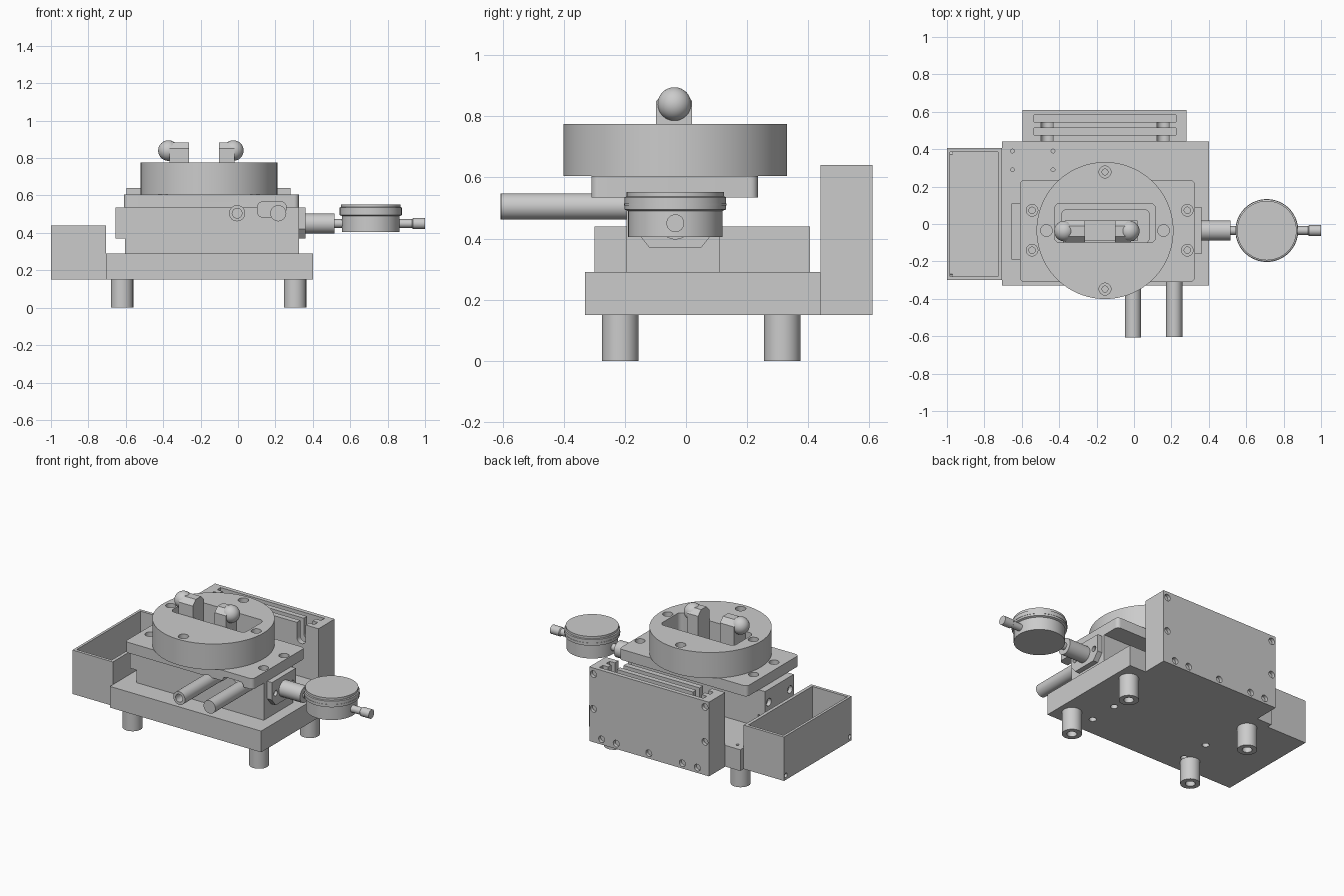
import bpy, bmesh
from math import sin, cos, pi, radians

if "Cube" in bpy.data.objects:
    bpy.data.objects.remove(bpy.data.objects["Cube"])

# (u, v, height along axis) -> xyz, cyclic so handedness is kept
MAP = {'X': lambda u, v, h: (h, u, v),
       'Y': lambda u, v, h: (v, h, u),
       'Z': lambda u, v, h: (u, v, h)}


def rings_to_object(name, rings):
    bm = bmesh.new()
    rows = [[bm.verts.new(p) for p in ring] for ring in rings]
    n = len(rows[0])
    for a, b in zip(rows, rows[1:]):
        for i in range(n):
            j = (i + 1) % n
            bm.faces.new((a[i], a[j], b[j], b[i]))
    bm.faces.new(rows[0][::-1])
    bm.faces.new(rows[-1])
    bmesh.ops.recalc_face_normals(bm, faces=bm.faces)
    mesh = bpy.data.meshes.new(name)
    bm.to_mesh(mesh)
    bm.free()
    ob = bpy.data.objects.new(name, mesh)
    bpy.context.collection.objects.link(ob)
    return ob


def prism(name, pts, a, b, axis='Z'):
    return rings_to_object(name, [[MAP[axis](u, v, h) for u, v in pts] for h in (a, b)])


def box(name, x0, x1, y0, y1, z0, z1):
    return prism(name, [(x0, y0), (x1, y0), (x1, y1), (x0, y1)], z0, z1)


def lathe(name, c, profile, axis='Z', n=48):
    """Profile is (radius, height) pairs around 2D centre c."""
    return rings_to_object(name, [[MAP[axis](c[0] + r * cos(2 * pi * i / n), c[1] + r * sin(2 * pi * i / n), h)
                                   for i in range(n)] for r, h in profile])


def cyl(name, c, r, a, b, axis='Z', n=48):
    return lathe(name, c, [(r, a), (r, b)], axis, n)


def rounded(u0, u1, v0, v1, r, k=6):
    pts = []
    for q, (u, v) in enumerate([(u1 - r, v1 - r), (u0 + r, v1 - r), (u0 + r, v0 + r), (u1 - r, v0 + r)]):
        for i in range(k + 1):
            t = pi / 2 * (q + i / k)
            pts.append((u + r * cos(t), v + r * sin(t)))
    return pts


def cut(ob, cutters):
    for c in cutters:
        m = ob.modifiers.new('cut', 'BOOLEAN')
        m.operation, m.solver, m.object = 'DIFFERENCE', 'EXACT', c
    dg = bpy.context.evaluated_depsgraph_get()
    mesh = bpy.data.meshes.new_from_object(ob.evaluated_get(dg))
    ob.modifiers.clear()
    ob.data = mesh
    for c in cutters:
        bpy.data.objects.remove(c)
    return ob


def hole(c, r, a, b, axis='Z'):
    return cyl('cutter', c, r, a, b, axis, 24)


# Base plate with tapped holes above and fixing holes below
base = box('base_plate', -0.705, 0.40, -0.33, 0.44, 0.15, 0.29)
cut(base, [hole((x, y), 0.01, 0.25, 0.35) for x in (-0.65, -0.433) for y in (0.29, 0.39)] +
    [hole((x, y), 0.022, 0.1, 0.2) for x in (-0.56, 0.155) for y in (-0.2, 0.0)])

# Hollow feet
for x in (-0.62, 0.305):
    for y in (-0.215, 0.315):
        cut(cyl('foot', (x, y), 0.06, 0, 0.15), [hole((x, y), 0.03, -0.05, 0.1)])

# Side tray
tray = box('side_tray', -1.0, -0.705, -0.30, 0.405, 0.15, 0.44)
cut(tray, [box('cutter', -0.983, -0.727, -0.28, 0.385, 0.175, 0.5)] +
    [hole((y, 0.18), 0.014, -1.05, -0.97, 'X') for y in (-0.28, 0.385)])

# Rear holder with two plate slots, two notches and rear screw holes
holder = box('rear_holder', -0.595, 0.28, 0.44, 0.61, 0.15, 0.64)
slots = [box('cutter', -0.535, 0.225, y, y + 0.036, 0.24, 0.7) for y in (0.476, 0.546)]
notches = [prism('cutter', [(0.7, x - 0.032), (0.7, x + 0.032)] +
                 [(0.54 - 0.032 * sin(pi * i / 10), x + 0.032 * cos(pi * i / 10)) for i in range(11)],
                 0.40, 0.56, 'Y') for x in (-0.465, 0.155)]
screws = [hole((z, x), 0.022, 0.588, 0.65, 'Y') for x, z in
          [(0.25, 0.6), (-0.565, 0.6), (0.25, 0.37), (-0.565, 0.37)] +
          [(x, 0.185) for x in (0.19, 0.083, -0.155, -0.40, -0.51)]]
cut(holder, slots + notches + screws)


# Obround pocket in front of body and top plate
def lever_pocket():
    return prism('cutter', rounded(0.485, 0.565, 0.105, 0.257, 0.025), -0.5, -0.12, 'Y')


# Slide body
body = box('slide_body', -0.605, 0.325, -0.195, 0.11, 0.29, 0.535)
cut(body, [prism('cutter', rounded(-0.385, 0.08, -0.10, 0.075, 0.02), 0.42, 0.6), lever_pocket()])

# Top plate with counterbored corner holes
plate = prism('top_plate', rounded(-0.61, 0.325, -0.31, 0.235, 0.025), 0.535, 0.605)
cut(plate, [prism('cutter', rounded(-0.385, 0.08, -0.10, 0.075, 0.02), 0.5, 0.65), lever_pocket()] +
    [hole((x, y), r, z, 0.65) for x in (-0.545, 0.285) for y in (-0.14, 0.073)
     for r, z in ((0.031, 0.575), (0.017, 0.5))])

# End plates of the slide
left = box('left_end_plate', -0.655, -0.605, -0.19, 0.11, 0.37, 0.535)
cut(left, [hole((y, 0.45), 0.025, -0.7, -0.63, 'X') for y in (-0.15, 0.07)])
right = prism('right_end_plate', [(-0.16, 0.42), (-0.12, 0.37), (0.05, 0.37), (0.09, 0.42),
                                  (0.09, 0.535), (-0.16, 0.535)], 0.325, 0.36, 'X')
cut(right, [hole((y, z), 0.018, 0.34, 0.4, 'X') for y, z in ((-0.12, 0.45), (0.055, 0.45))])

# Round table with rectangular window and screw holes
CX, CY = -0.155, -0.035
disk = cyl('round_table', (CX, CY), 0.366, 0.605, 0.775, n=96)
cut(disk, [prism('cutter', rounded(-0.425, 0.115, -0.10, 0.11, 0.03), 0.55, 0.85)] +
    [hole((CX + dx, CY + dy), r, z, 0.85) for dx, dy, r, z in
     [(0, 0.313, 0.032, 0.735), (0, -0.313, 0.032, 0.735), (0, 0.313, 0.016, 0.64),
      (0, -0.313, 0.016, 0.64), (-0.313, 0, 0.031, 0.70), (0.313, 0, 0.031, 0.70)]])

# Jaw rail and two jaws carrying balls
box('jaw_rail', -0.37, 0.02, -0.09, 0.02, 0.42, 0.50)
for side, x0, x1, bx in (('left', -0.365, -0.262, -0.372), ('right', -0.102, -0.02, -0.025)):
    prism(side + '_jaw', [(-0.098, 0.45), (0.02, 0.45), (0.02, 0.85), (-0.012, 0.882),
                          (-0.066, 0.882), (-0.098, 0.85)], x0, x1, 'X')
    bpy.ops.mesh.primitive_uv_sphere_add(segments=32, ring_count=16, radius=0.055, location=(bx, -0.038, 0.84))
    bpy.context.object.name = side + '_ball'

# Front rods: one hollow, one solid
cut(cyl('hollow_rod', (0.505, -0.005), 0.043, -0.607, -0.19, 'Y'),
    [hole((0.505, -0.005), 0.026, -0.65, -0.3, 'Y')])
cyl('solid_rod', (0.505, 0.215), 0.043, -0.605, -0.115, 'Y')

# Dial gauge: stepped shaft through the housing, then the round housing
lathe('gauge_shaft', (CY, 0.45), [(0.053, 0.355), (0.053, 0.515), (0.023, 0.515), (0.023, 0.60)], 'X')
lathe('gauge_tip', (CY, 0.45), [(0.023, 0.82), (0.023, 0.93), (0.029, 0.935), (0.029, 1.0)], 'X')
lathe('gauge_housing', (0.71, CY), [(0.154, 0.405), (0.154, 0.49), (0.166, 0.495), (0.166, 0.535),
                                    (0.159, 0.538), (0.159, 0.553)], n=72)
lathe('gauge_bezel', (0.71, CY), [(0.168, 0.508), (0.168, 0.514)], n=72)

# Smooth round surfaces, keep edges crisp
bpy.ops.object.select_all(action='SELECT')
bpy.context.view_layer.objects.active = base
bpy.ops.object.shade_smooth_by_angle(angle=radians(30))
